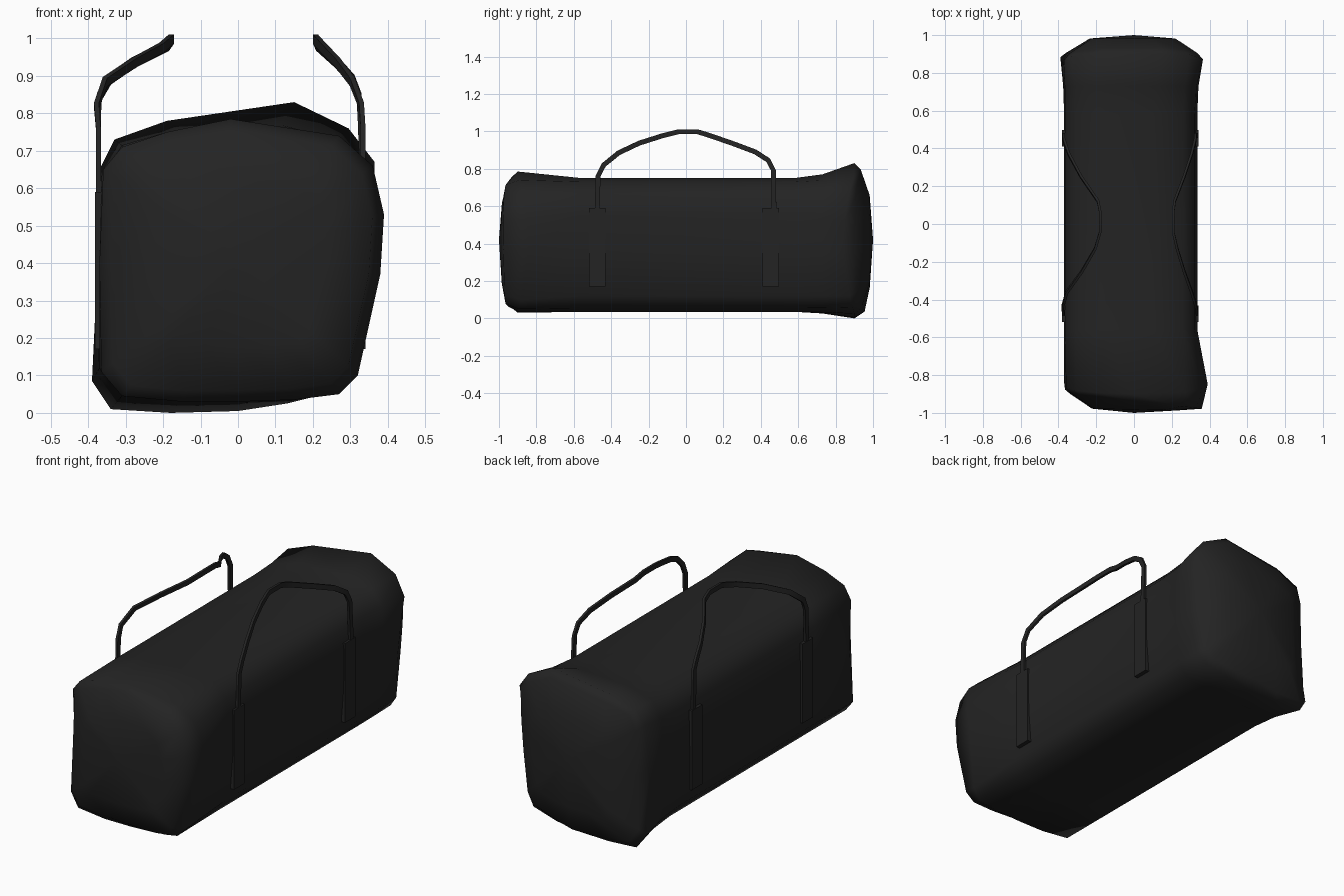
import bpy, bmesh, math
from mathutils import Vector

if "Cube" in bpy.data.objects:
    bpy.data.objects.remove(bpy.data.objects["Cube"])

fabric = bpy.data.materials.new("black fabric")
fabric.diffuse_color = (0.017, 0.017, 0.017, 1)
fabric.use_nodes = True
fabric.node_tree.nodes["Principled BSDF"].inputs["Base Color"].default_value = fabric.diffuse_color


def finish(name, bm, angle):
    bmesh.ops.recalc_face_normals(bm, faces=bm.faces[:])
    me = bpy.data.meshes.new(name)
    bm.to_mesh(me)
    bm.free()
    me.materials.append(fabric)
    ob = bpy.data.objects.new(name, me)
    bpy.context.collection.objects.link(ob)
    bpy.ops.object.select_all(action='DESELECT')
    ob.select_set(True)
    bpy.context.view_layer.objects.active = ob
    bpy.ops.object.shade_smooth_by_angle(angle=math.radians(angle))
    return ob


def loft(bm, rings):
    """Skin closed rings of points; returns the vertex rings."""
    vs = [[bm.verts.new(p) for p in r] for r in rings]
    for a, b in zip(vs, vs[1:]):
        for i in range(len(a)):
            j = (i + 1) % len(a)
            bm.faces.new((a[i], a[j], b[j], b[i]))
    return vs


# Bag cross-sections (x, z): middle, bulging front end, bulging back end
MID = [(-.37, .12), (-.31, .045), (-.15, .035), (.0, .035), (.15, .035), (.27, .055),
       (.315, .12), (.333, .35), (.335, .55), (.32, .66), (.26, .73), (.1, .75),
       (-.15, .75), (-.31, .715), (-.365, .63), (-.37, .4)]
FRONT = [(-.365, .11), (-.31, .045), (-.15, .03), (.0, .03), (.15, .035), (.27, .05),
         (.32, .1), (.38, .37), (.39, .53), (.36, .66), (.27, .74), (-.02, .785),
         (-.19, .75), (-.31, .71), (-.36, .65), (-.37, .4)]
BACK = [(-.39, .085), (-.34, .01), (-.18, 0), (0, .005), (.13, .025), (.27, .06),
        (.315, .12), (.345, .35), (.36, .52), (.365, .67), (.295, .76), (.15, .83),
        (-.19, .78), (-.33, .73), (-.37, .65), (-.375, .4)]


def mix(a, b, t):
    return [(p[0] + (q[0] - p[0]) * t, p[1] + (q[1] - p[1]) * t) for p, q in zip(a, b)]


def shrink(sec, k):
    return [(x * k, .4 + (z - .4) * k) for x, z in sec]


def edge(z):
    return .84 + .06 * min(1, abs(z - .4) / .37) ** 2


def front_cap(x, z):
    return -max(.935 + .12 * x, edge(z) + .03)


def back_cap(x, z):
    return max(.955 - .15 * abs(x), edge(z) + .03)


# Bag body
sections = [
    (shrink(FRONT, .6), lambda x, z: -.982 - .02 * x),
    (shrink(FRONT, .92), front_cap),
    (FRONT, lambda x, z: -edge(z)),
    (MID, lambda x, z: -.56),
    (MID, lambda x, z: .58),
    (mix(MID, BACK, .25), lambda x, z: .73),
    (BACK, lambda x, z: edge(z)),
    (shrink(BACK, .92), back_cap),
    (shrink(BACK, .6), lambda x, z: .982),
]
bm = bmesh.new()
vs = loft(bm, [[(x, f(x, z), z) for x, z in sec] for sec, f in sections])
for ring, y in ((vs[0], -1), (vs[-1], 1)):
    tip = bm.verts.new((0, y, .42))
    for i in range(len(ring)):
        bm.faces.new((ring[i], ring[(i + 1) % len(ring)], tip))
finish("bag_body", bm, 80)


# Handle straps: flat ribbon swept along a path
def strap(name, path, width=.026, thick=.013):
    pts = [Vector(p) for p in path]
    rings = []
    for i, p in enumerate(pts):
        t = (pts[min(i + 1, len(pts) - 1)] - pts[max(i - 1, 0)]).normalized()
        w = t.cross(Vector((1, 0, 0))).normalized()
        n = w.cross(t)
        rings.append([p + w * a * width / 2 + n * b * thick / 2
                      for a, b in ((-1, -1), (1, -1), (1, 1), (-1, 1))])
    bm = bmesh.new()
    vs = loft(bm, rings)
    bm.faces.new(vs[0])
    bm.faces.new(vs[-1])
    finish(name, bm, 40)


ARCH = [(-.475, .57), (-.47, .76), (-.44, .82), (-.36, .885), (-.25, .937), (-.13, .975),
        (-.04, .998), (.06, .998), (.12, .98), (.25, .935), (.37, .89), (.44, .845),
        (.468, .79), (.47, .57)]
LEFT_X = [-.373, -.373, -.378, -.355, -.275, -.205, -.178, -.178, -.19, -.28, -.345, -.37, -.373, -.373]
RIGHT_X = [.334, .334, .33, .305, .265, .228, .207, .207, .215, .265, .305, .323, .326, .334]
for side, xs in (("left", LEFT_X), ("right", RIGHT_X)):
    strap(side + "_handle", [(x, y, z) for x, (y, z) in zip(xs, ARCH)])


# Sewn strap anchors on both sides
def anchor(name, x0, x1, y):
    bm = bmesh.new()
    bmesh.ops.create_cube(bm, size=1)
    for v in bm.verts:
        v.co = ((x0 + x1) / 2 + v.co.x * (x1 - x0), y + v.co.y * .088, .38 + v.co.z * .42)
    finish(name, bm, 30)


for end, y in (("front", -.475), ("back", .453)):
    anchor("left_anchor_" + end, -.382, -.355, y)
    anchor("right_anchor_" + end, .31, .341, y)
